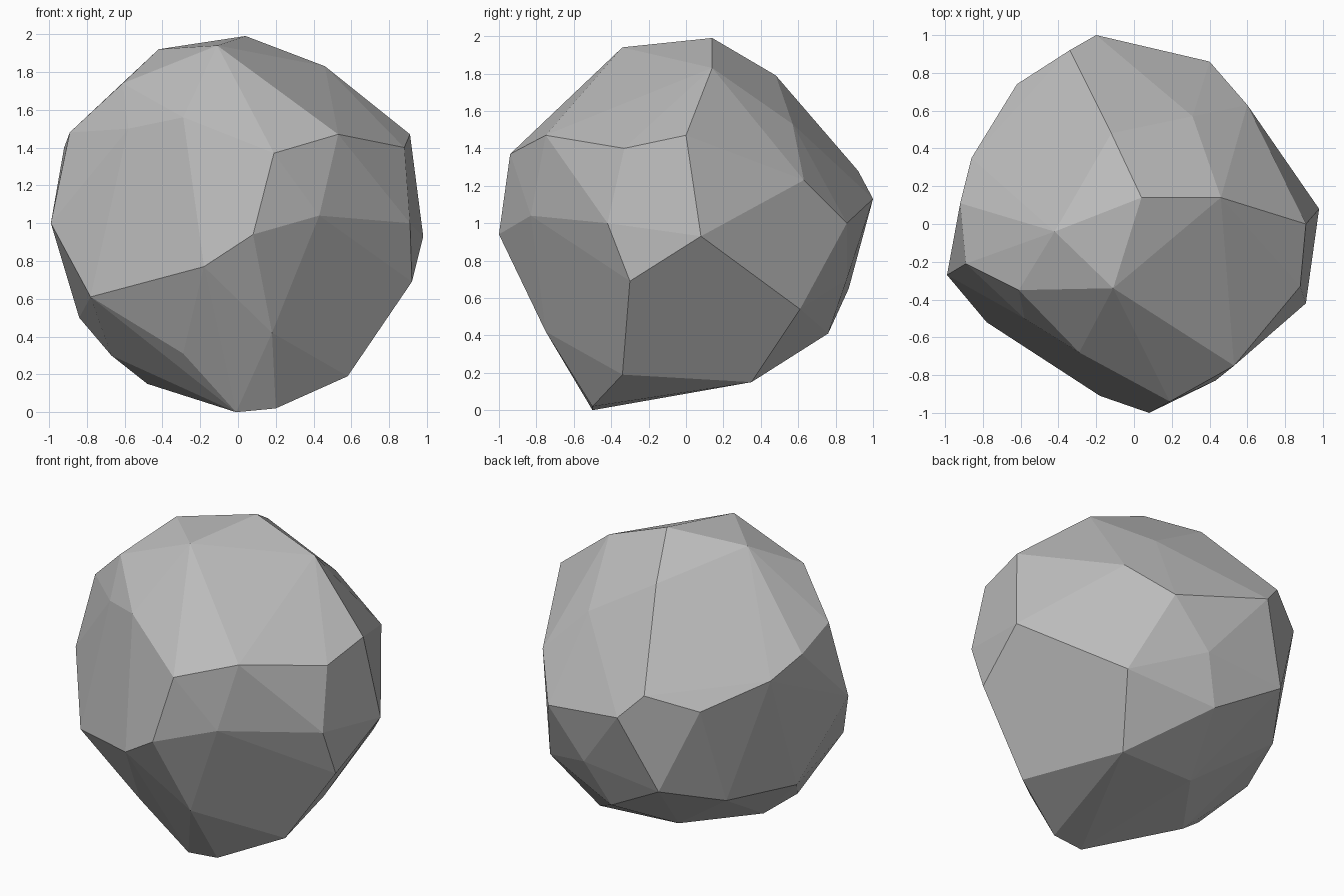
import bpy
import bmesh
from math import radians

# Remove the default object only
default_object = bpy.data.objects.get("Cube")
if default_object:
    bpy.data.objects.remove(default_object, do_unlink=True)


def make_material(name, colour):
    """Plain flat material, visible in the viewport and in a render."""
    material = bpy.data.materials.new(name)
    material.use_nodes = True
    material.diffuse_color = colour
    shader = material.node_tree.nodes.get("Principled BSDF")
    shader.inputs["Base Color"].default_value = colour
    shader.inputs["Roughness"].default_value = .9
    return material


def make_boulder(name, corner_groups, material, flatness):
    """Wrap a faceted stone around its corners and merge almost coplanar facets."""
    bm = bmesh.new()
    for group in corner_groups:
        for corner in group:
            bm.verts.new(corner)

    # Chiselled outer skin
    hull = bmesh.ops.convex_hull(bm, input=bm.verts[:], use_existing_faces=False)
    buried = [item for item in hull["geom_interior"]
              if isinstance(item, bmesh.types.BMVert)]
    bmesh.ops.delete(bm, geom=buried, context="VERTS")

    # Broad planar facets
    bmesh.ops.dissolve_limit(bm, angle_limit=flatness,
                             verts=bm.verts[:], edges=bm.edges[:])
    bmesh.ops.recalc_face_normals(bm, faces=bm.faces[:])
    for face in bm.faces:
        face.smooth = False

    mesh = bpy.data.meshes.new(name)
    bm.to_mesh(mesh)
    bm.free()
    mesh.materials.append(material)
    boulder = bpy.data.objects.new(name, mesh)
    bpy.context.collection.objects.link(boulder)
    return boulder


# Corners of the crown, the top of the stone
crown = [
    (.04, .14, 1.99), (-.11, -.34, 1.94), (-.42, -.04, 1.92),
    (.46, .14, 1.83), (-.12, .48, 1.79), (-.61, -.35, 1.74),
]

# Corners of the upper shoulder, front then back
front_shoulder = [
    (.19, -.94, 1.37), (.53, -.75, 1.47), (.88, -.33, 1.4), (.91, 0, 1.47),
    (-.29, -.68, 1.56), (-.58, -.5, 1.5), (-.89, -.21, 1.48),
]
back_shoulder = [
    (.31, .57, 1.53), (.6, .63, 1.23), (-.34, .92, 1.28),
    (-.62, .74, 1.18), (-.86, .35, 1.3), (-.92, .11, 1.4),
]

# Corners around the widest part
waist = [
    (.98, .08, .93), (.91, -.42, 1), (.43, -.83, 1.04), (.08, -1, .94),
    (-.18, -.91, .77), (-.99, -.27, 1), (-.2, 1, 1.13), (.4, .86, 1),
]

# Corners of the tapering underside
lower_flank = [
    (.92, -.3, .69), (.83, .24, .77), (.56, .61, .54), (.14, .86, .7),
    (-.41, .87, .65), (.01, .76, .41), (-.65, .51, .52), (-.84, .05, .5),
    (-.78, -.52, .61), (.18, -.75, .42),
]

# Corners of the base, ending in the resting point
base = [
    (.58, -.34, .19), (.38, .35, .15), (-.17, .32, .17), (-.67, -.2, .3),
    (-.48, -.12, .15), (-.29, -.6, .31), (.2, -.5, .02), (-.01, -.5, 0),
]

stone_grey = make_material("stone grey", (.5, .5, .5, 1))
make_boulder(
    "boulder",
    [crown, front_shoulder, back_shoulder, waist, lower_flank, base],
    stone_grey,
    flatness=radians(3),
)
